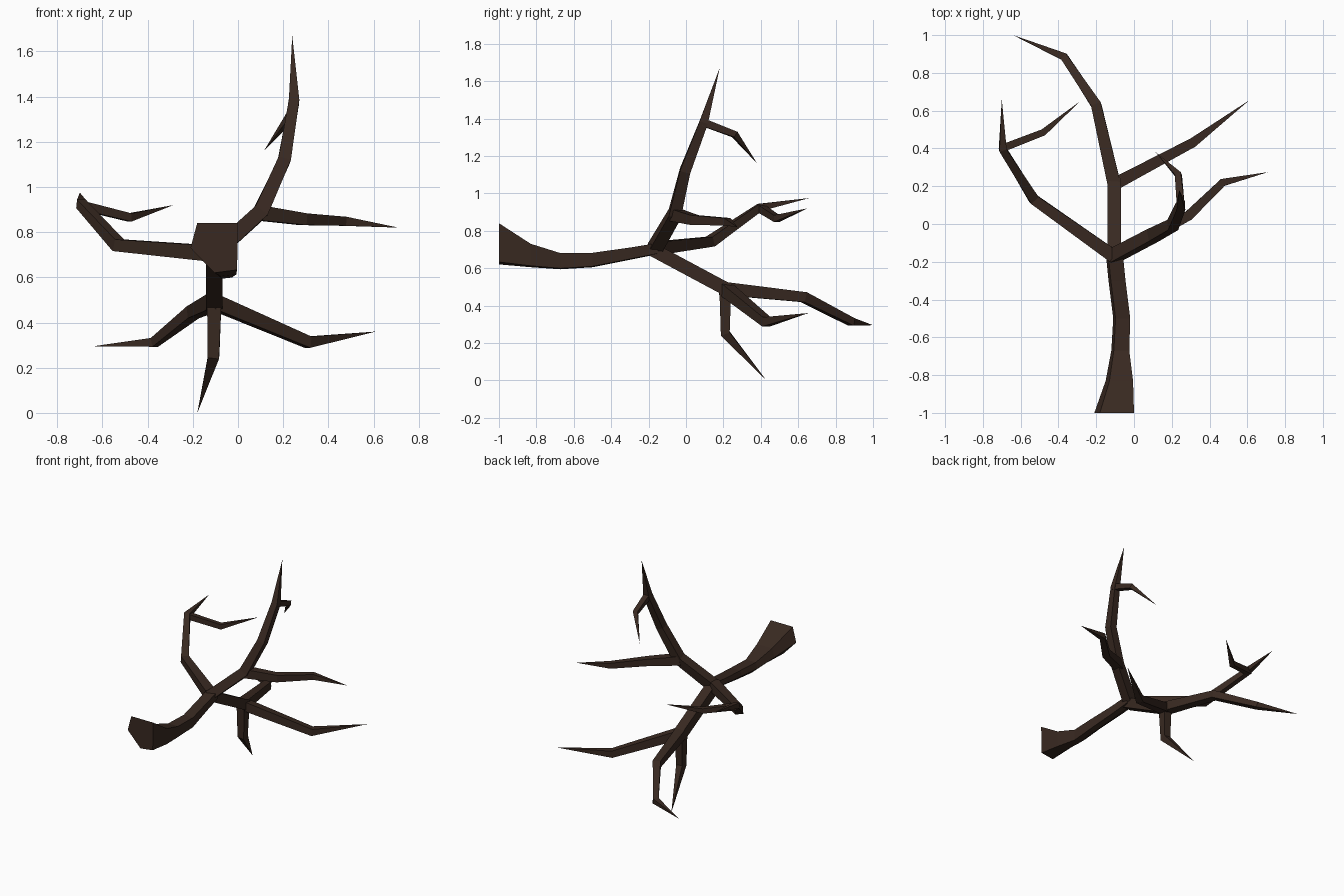
import bpy, bmesh
from mathutils import Vector

if "Cube" in bpy.data.objects:
    bpy.data.objects.remove(bpy.data.objects["Cube"])

bark = bpy.data.materials.new("dark_bark")
bark.diffuse_color = (0.04, 0.022, 0.015, 1)
bark.use_nodes = True
bark.node_tree.nodes["Principled BSDF"].inputs["Base Color"].default_value = bark.diffuse_color


def loft(name, rings, tip=None):
    """Skin a list of equal-length rings, closing with a cap or a pointed tip."""
    bm = bmesh.new()
    vs = [[bm.verts.new(p) for p in r] for r in rings]
    n = len(vs[0])
    for a, b in zip(vs, vs[1:]):
        for i in range(n):
            j = (i + 1) % n
            bm.faces.new((a[i], a[j], b[j], b[i]))
    bm.faces.new(vs[0])
    if tip is None:
        bm.faces.new(vs[-1])
    else:
        t = bm.verts.new(tip)
        for i in range(n):
            bm.faces.new((vs[-1][i], vs[-1][(i + 1) % n], t))
    bmesh.ops.recalc_face_normals(bm, faces=bm.faces)
    me = bpy.data.meshes.new(name)
    bm.to_mesh(me)
    bm.free()
    me.materials.append(bark)
    bpy.context.collection.objects.link(bpy.data.objects.new(name, me))


def branch(name, pts, widths, pointed=True):
    """Four-sided branch along pts; widths are half widths of each ring."""
    pts = [Vector(p) for p in pts]
    chord = (pts[-1] - pts[0]).normalized()
    ref = Vector((0, 1, 0)) if abs(chord.z) > 0.7 else Vector((0, 0, 1))
    rings = []
    for i, h in enumerate(widths):
        d = Vector()
        if i > 0:
            d += (pts[i] - pts[i - 1]).normalized()
        if i < len(pts) - 1:
            d += (pts[i + 1] - pts[i]).normalized()
        d.normalize()
        s = d.cross(ref).normalized()
        u = s.cross(d)
        rings.append([pts[i] + (s * a + u * b) * h
                      for a, b in ((-1, -1), (1, -1), (1, 1), (-1, 1))])
    loft(name, rings, pts[-1] if pointed else None)


# Trunk: five-sided section fitted to (y, x range, z range)
pent = [(0.14, 1), (1, 1), (0.98, 0.06), (0.5, 0), (0, 0.5)]
stations = [(-1, -0.21, 0, 0.62, 0.84), (-0.83, -0.15, -0.005, 0.605, 0.73),
            (-0.67, -0.12, -0.025, 0.594, 0.68), (-0.5, -0.11, -0.02, 0.605, 0.682),
            (-0.3, -0.135, -0.045, 0.645, 0.71), (-0.15, -0.15, -0.06, 0.675, 0.735)]
loft("trunk", [[(x0 + (x1 - x0) * u, y, z0 + (z1 - z0) * v) for u, v in pent]
               for y, x0, x1, z0, z1 in stations])

# Lower limb and its three branches
fork = (-0.105, 0.21, 0.49)
branch("lower_limb", [(-0.105, -0.19, 0.705), (-0.105, 0.23, 0.48)], [0.036, 0.036], False)
branch("lower_long_branch", [fork, (-0.2, 0.63, 0.445), (-0.37, 0.885, 0.312),
                             (-0.64, 1.0, 0.295)], [0.035, 0.027, 0.02])
branch("lower_right_branch", [fork, (0.31, 0.43, 0.313), (0.61, 0.655, 0.36)], [0.033, 0.025])
branch("lower_drooping_branch", [(-0.105, 0.21, 0.5), (-0.108, 0.21, 0.25),
                                 (-0.18, 0.43, 0.0)], [0.032, 0.025])

# Left limb with two twigs
branch("left_limb", [(-0.11, -0.17, 0.705), (-0.53, 0.13, 0.742), (-0.695, 0.395, 0.925),
                     (-0.70, 0.66, 0.975)], [0.035, 0.027, 0.02])
branch("left_twig", [(-0.70, 0.4, 0.92), (-0.48, 0.485, 0.865), (-0.285, 0.65, 0.92)],
       [0.02, 0.018])

# Upper limb, its top twig and right side branch
branch("upper_limb", [(-0.11, -0.17, 0.70), (0.10, -0.06, 0.89), (0.205, -0.005, 1.12),
                      (0.248, 0.095, 1.38), (0.24, 0.18, 1.67)], [0.035, 0.033, 0.028, 0.023])
branch("upper_twig", [(0.248, 0.09, 1.38), (0.235, 0.26, 1.315), (0.115, 0.38, 1.16)],
       [0.021, 0.017])
branch("right_branch", [(0.09, -0.06, 0.885), (0.29, 0.045, 0.857), (0.47, 0.22, 0.848),
                        (0.71, 0.275, 0.82)], [0.033, 0.026, 0.02])
